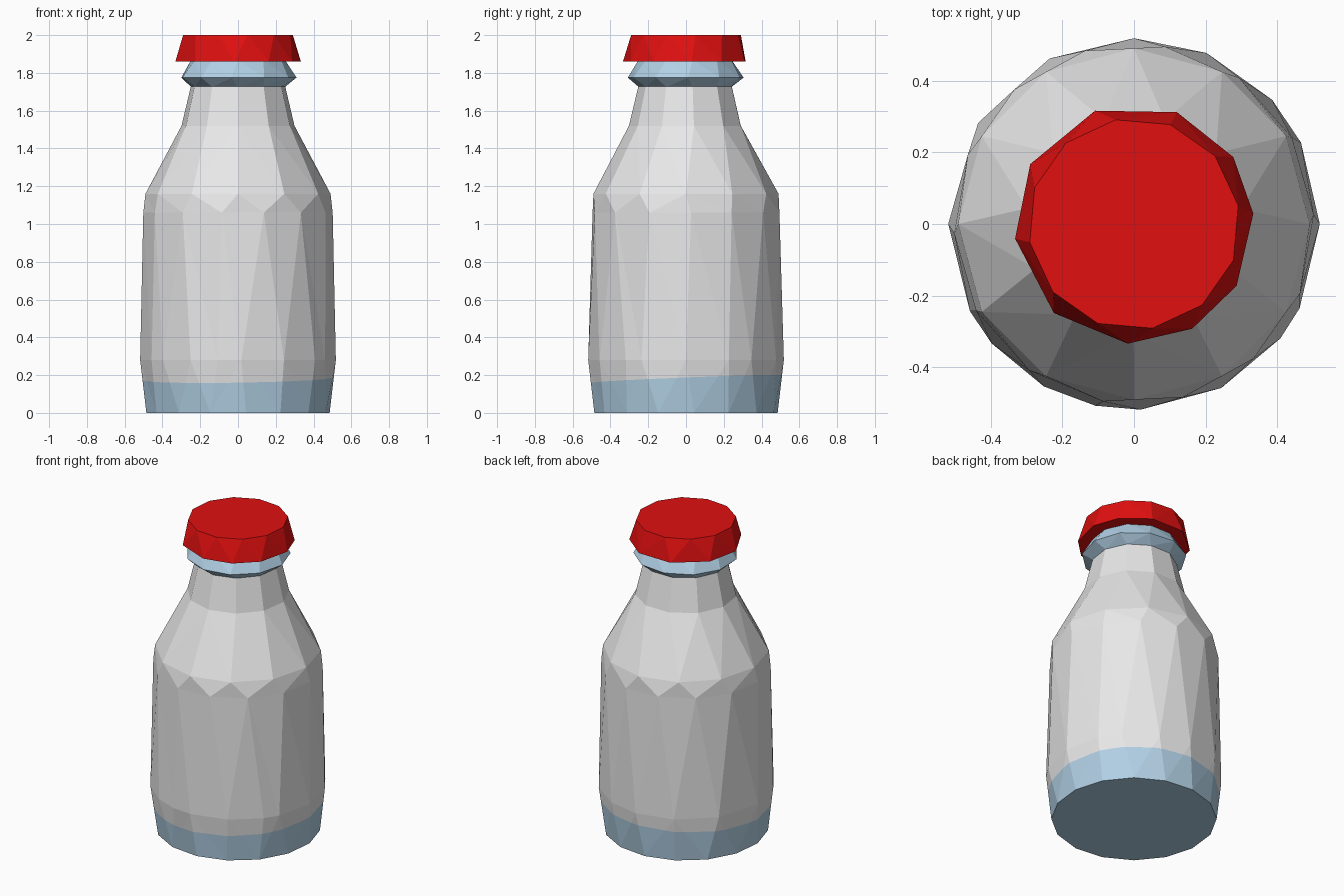
import bpy, bmesh, math
from mathutils import Vector

if "Cube" in bpy.data.objects:
    bpy.data.objects.remove(bpy.data.objects["Cube"])


def material(name, rgb):
    m = bpy.data.materials.new(name)
    m.diffuse_color = (*rgb, 1.0)
    m.use_nodes = True
    m.node_tree.nodes["Principled BSDF"].inputs["Base Color"].default_value = m.diffuse_color
    return m


MILK = material("milk_white", (0.8, 0.8, 0.8))
GLASS = material("pale_blue_glass", (0.44, 0.63, 0.78))
RED = material("cap_red", (0.75, 0.005, 0.005))


def even(n, offset=0.0):
    """Evenly spaced ring angles in degrees."""
    return [offset + 360.0 * i / n for i in range(n)]


def zip_rings(bm, low, high):
    """Join two rings of differing side counts with triangles."""
    (va, a), (vb, b) = low, high
    i = j = 0
    na, nb = len(va), len(vb)
    ang = lambda t, k: t[k % len(t)] + 360.0 * (k // len(t))
    while i < na or j < nb:
        step_low = j >= nb or (i < na and ang(a, i + 1) <= ang(b, j + 1))
        if step_low:
            bm.faces.new((va[i % na], va[(i + 1) % na], vb[j % nb]))
            i += 1
        else:
            bm.faces.new((va[i % na], vb[(j + 1) % nb], vb[j % nb]))
            j += 1


def lathe(name, rings, mats, bottom=False, top=False, paint=None):
    """Faceted round part from (z, radius, angles) rings."""
    bm = bmesh.new()
    made = []
    for z, r, angles in rings:
        vs = [bm.verts.new((r * math.cos(math.radians(t)),
                            r * math.sin(math.radians(t)), z)) for t in angles]
        made.append((vs, angles))
    for low, high in zip(made, made[1:]):
        zip_rings(bm, low, high)
    if bottom:
        bm.faces.new(list(reversed(made[0][0])))
    if top:
        bm.faces.new(made[-1][0])
    bmesh.ops.recalc_face_normals(bm, faces=bm.faces[:])
    if paint:
        paint(bm)
    me = bpy.data.meshes.new(name)
    bm.to_mesh(me)
    bm.free()
    for m in mats:
        me.materials.append(m)
    ob = bpy.data.objects.new(name, me)
    bpy.context.collection.objects.link(ob)
    return ob


def paint_base(bm):
    """Cut along the slightly tilted milk line; glass shows below it."""
    co, no = Vector((0, 0, 0.18)), Vector((-0.015, -0.04, 1)).normalized()
    bmesh.ops.bisect_plane(bm, geom=bm.verts[:] + bm.edges[:] + bm.faces[:],
                           plane_co=co, plane_no=no)
    for f in bm.faces:
        f.material_index = int((f.calc_center_median() - co).dot(no) < 0)


# Bottle body: foot, widest ring, shoulder and neck
belly = [0, 26, 42, 67, 90, 117, 147, 180, 208, 220, 241, 258, 272, 298, 322, 333]
lathe("bottle_body", [
    (0.0, 0.487, even(16, 5)),
    (0.28, 0.518, belly),
    (1.06, 0.502, even(14, 3)),
    (1.16, 0.49, even(12, 0)),
    (1.52, 0.302, even(11, 8)),
    (1.73, 0.252, even(11, 8)),
], [MILK, GLASS], bottom=True, paint=paint_base)

# Glass lip under the cap
lathe("bottle_lip", [
    (1.725, 0.25, even(11, 8)),
    (1.775, 0.31, even(11, 2)),
    (1.87, 0.25, even(11, 8)),
], [GLASS], bottom=True)

# Flared cap
lathe("cap", [
    (1.86, 0.334, [5, 34, 69, 109, 150, 187, 228, 267, 299, 329]),
    (2.0, 0.295, even(12, 10)),
], [RED], bottom=True, top=True)
